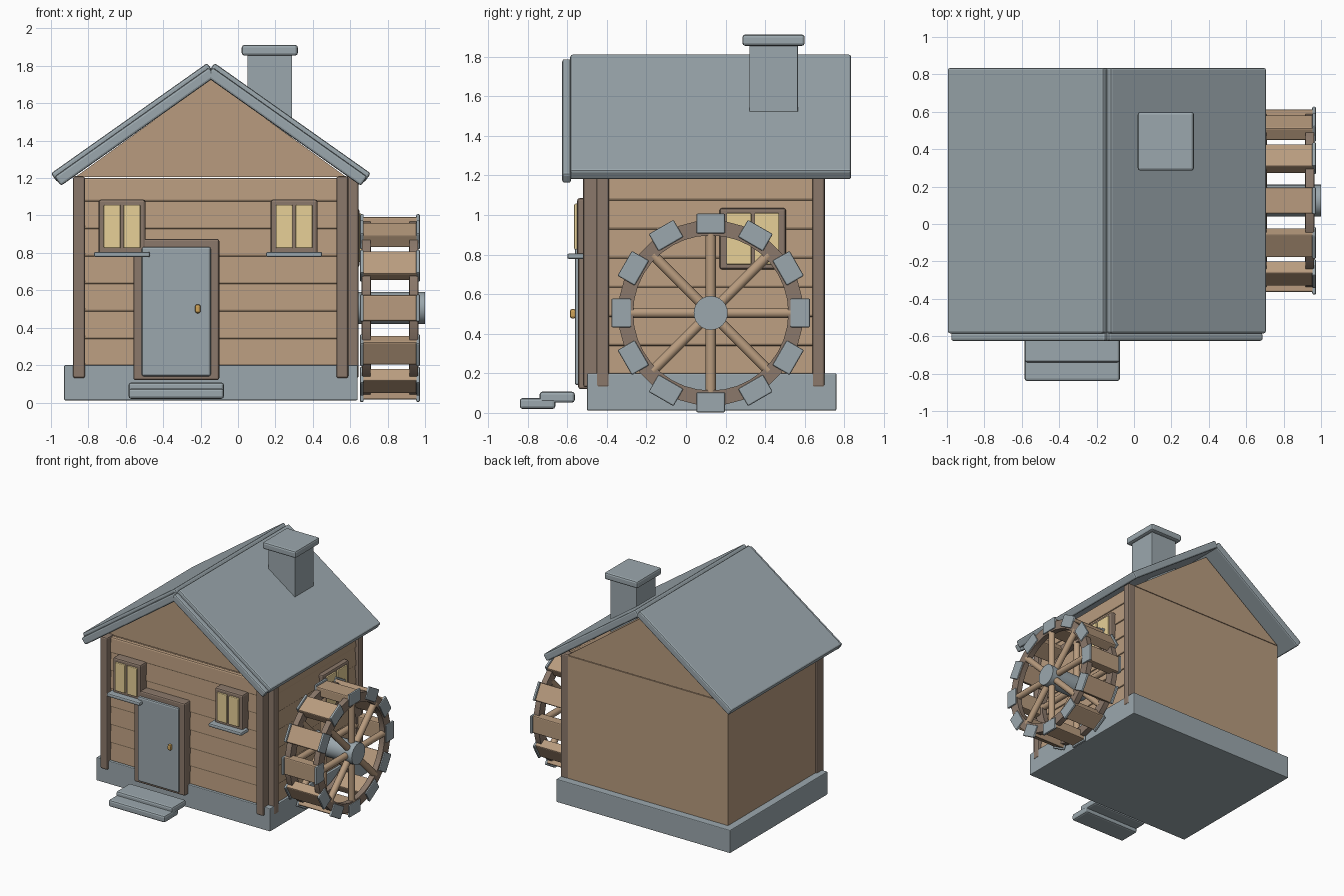
import bpy, bmesh, math
from mathutils import Matrix, Vector

if "Cube" in bpy.data.objects:
    bpy.data.objects.remove(bpy.data.objects["Cube"])


def material(name, r, g, b):
    m = bpy.data.materials.new(name)
    m.use_nodes = True
    m.diffuse_color = (r, g, b, 1)
    m.node_tree.nodes["Principled BSDF"].inputs["Base Color"].default_value = (r, g, b, 1)
    return m


STONE = material("slate_grey", 0.33, 0.39, 0.42)
WOOD = material("light_wood", 0.48, 0.33, 0.21)
DARK = material("dark_wood", 0.26, 0.19, 0.145)
PANE = material("warm_glass", 0.80, 0.63, 0.31)
BRASS = material("brass", 0.62, 0.37, 0.10)


def finish(name, bm, mat, loc=(0, 0, 0), rot=(0, 0, 0), smooth=False):
    bmesh.ops.recalc_face_normals(bm, faces=bm.faces)
    mesh = bpy.data.meshes.new(name)
    bm.to_mesh(mesh)
    bm.free()
    mesh.materials.append(mat)
    obj = bpy.data.objects.new(name, mesh)
    bpy.context.collection.objects.link(obj)
    obj.location, obj.rotation_euler = loc, rot
    if smooth:
        bpy.ops.object.select_all(action='DESELECT')
        obj.select_set(True)
        bpy.context.view_layer.objects.active = obj
        bpy.ops.object.shade_smooth_by_angle(angle=math.radians(40))
    return obj


def block(name, size, loc, mat, bevel=0.01, rot=(0, 0, 0)):
    """Bevelled box given by its size and centre."""
    bm = bmesh.new()
    bmesh.ops.create_cube(bm, size=1, matrix=Matrix.Diagonal((*size, 1)))
    if bevel:
        bmesh.ops.bevel(bm, geom=bm.edges[:], offset=bevel, segments=2,
                        profile=0.5, affect='EDGES')
    return finish(name, bm, mat, loc, rot)


def box(name, x, y, z, mat, bevel=0.01, rot=(0, 0, 0)):
    """Bevelled box given by its ranges along the three axes."""
    size = [b - a for a, b in (x, y, z)]
    return block(name, size, [(a + b) / 2 for a, b in (x, y, z)], mat, bevel, rot)


def rod(name, radius, length, loc, mat, rot, sides=16):
    bm = bmesh.new()
    bmesh.ops.create_cone(bm, cap_ends=True, segments=sides, radius1=radius,
                          radius2=radius, depth=length)
    return finish(name, bm, mat, loc, rot, True)


# House body
MID = -0.145
box("foundation", (-0.93, 0.64), (-0.50, 0.76), (0.012, 0.2), STONE, 0.006)
box("walls", (-0.87, 0.58), (-0.44, 0.70), (0.19, 1.2), WOOD, 0)

# Gable prism under the roof
bm = bmesh.new()
tri = [bm.verts.new(p) for p in ((-0.87, -0.44, 1.205), (0.58, -0.44, 1.205), (MID, -0.44, 1.73))]
face = bm.faces.new(tri)
ext = bmesh.ops.extrude_face_region(bm, geom=[face])
bmesh.ops.translate(bm, vec=(0, 1.14, 0),
                    verts=[v for v in ext["geom"] if isinstance(v, bmesh.types.BMVert)])
bm.faces.new(tri) if not face.is_valid else None
finish("gable", bm, WOOD)

# Lapped boards on the front and the wheel side
PITCH = 0.147
for i in range(7):
    z0 = 0.19 + i * PITCH
    z1 = min(z0 + PITCH + 0.012, 1.2)
    box("front_board", (-0.85, 0.56), (-0.475, -0.435), (z0, z1), WOOD, 0.012,
        (math.radians(-4), 0, 0))
    box("side_board", (0.575, 0.615), (-0.42, 0.68), (z0, z1), WOOD, 0.012,
        (0, math.radians(-4), 0))

# Corner posts
for x in (-0.85, 0.558):
    box("front_post", (x - 0.032, x + 0.032), (-0.52, -0.43), (0.13, 1.21), DARK, 0.012)
for y in (-0.42, 0.67):
    box("side_post", (0.57, 0.645), (y - 0.032, y + 0.032), (0.13, 1.21), DARK, 0.012)

# Roof slabs with trim boards along the front
SLOPE = math.atan2(0.59, 0.835)
LENGTH = math.hypot(0.59, 0.835)
for s in (-1, 1):
    along = Vector((s * math.cos(SLOPE), 0, -math.sin(SLOPE)))
    normal = Vector((s * math.sin(SLOPE), 0, math.cos(SLOPE)))
    top = Vector((MID + s * 0.02, 0, 1.815))
    mid = top + along * LENGTH / 2
    tilt = (0, s * SLOPE, 0)
    block("roof_slab", (LENGTH, 1.42, 0.06), mid - normal * 0.03 + Vector((0, 0.125, 0)),
          STONE, 0.012, tilt)
    block("roof_trim", (LENGTH - 0.01, 0.045, 0.06),
          mid - normal * 0.055 + Vector((0, -0.603, 0)), STONE, 0.012, tilt)

# Chimney
box("chimney", (0.05, 0.29), (0.32, 0.565), (1.38, 1.87), STONE, 0.004)
box("chimney_cap", (0.02, 0.32), (0.285, 0.60), (1.855, 1.912), STONE, 0.014)

# Door, knob and steps
box("door_frame", (-0.56, -0.10), (-0.545, -0.44), (0.12, 0.875), DARK, 0.012)
box("door", (-0.515, -0.145), (-0.562, -0.50), (0.14, 0.832), STONE, 0.012)
box("door_knob", (-0.23, -0.20), (-0.587, -0.555), (0.477, 0.525), BRASS, 0.012)
box("upper_step", (-0.585, -0.075), (-0.74, -0.562), (0.052, 0.107), STONE, 0.014)
box("lower_step", (-0.585, -0.075), (-0.84, -0.66), (0.02, 0.075), STONE, 0.014)

# Front windows with sills
for x in (-0.62, 0.30):
    box("window_frame", (x - 0.125, x + 0.125), (-0.55, -0.45), (0.79, 1.085), DARK, 0.012)
    for s in (-1, 1):
        c = x + s * 0.053
        box("window_pane", (c - 0.045, c + 0.045), (-0.565, -0.53), (0.825, 1.057), PANE, 0.006)
    box("window_sill", (x - 0.15, x + 0.15), (-0.60, -0.50), (0.777, 0.806), STONE, 0.01)

# Window on the wheel side
box("side_window_frame", (0.58, 0.65), (0.17, 0.505), (0.725, 1.035), DARK, 0.012)
for c in (0.267, 0.408):
    box("side_window_pane", (0.62, 0.662), (c - 0.063, c + 0.063), (0.75, 1.01), PANE, 0.006)

# Water wheel
HUB_Y, HUB_Z = 0.125, 0.505


def around(x, radius, a):
    return (x, HUB_Y + radius * math.cos(a), HUB_Z + radius * math.sin(a))


def rim(x0, x1, inner, outer):
    bm = bmesh.new()
    loop = [bm.verts.new(p) for p in ((x0, inner, 0), (x1, inner, 0), (x1, outer, 0), (x0, outer, 0))]
    edges = [bm.edges.new((loop[i], loop[(i + 1) % 4])) for i in range(4)]
    bmesh.ops.spin(bm, geom=loop + edges, cent=(0, 0, 0), axis=(1, 0, 0),
                   angle=math.tau, steps=36, use_merge=True)
    bmesh.ops.remove_doubles(bm, verts=bm.verts, dist=0.0001)
    finish("wheel_rim", bm, DARK, (0, HUB_Y, HUB_Z), smooth=True)


for x in (0.685, 0.94):
    rim(x - 0.023, x + 0.023, 0.392, 0.468)
    for i in range(8):
        a = i * math.tau / 8
        rod("wheel_spoke", 0.026, 0.36, around(x, 0.235, a), WOOD, (a - math.pi / 2, 0, 0), 12)

for i in range(12):
    a = i * math.tau / 12
    block("paddle", (0.30, 0.075, 0.14), around(0.8125, 0.45, a), WOOD, 0.008, (a, 0, 0))
    for x in (0.662, 0.963):
        block("paddle_cap", (0.02, 0.10, 0.145), around(x, 0.452, a), STONE, 0.007, (a, 0, 0))

rod("wheel_hub", 0.086, 0.42, (0.79, HUB_Y, HUB_Z), STONE, (0, math.pi / 2, 0), 24)
